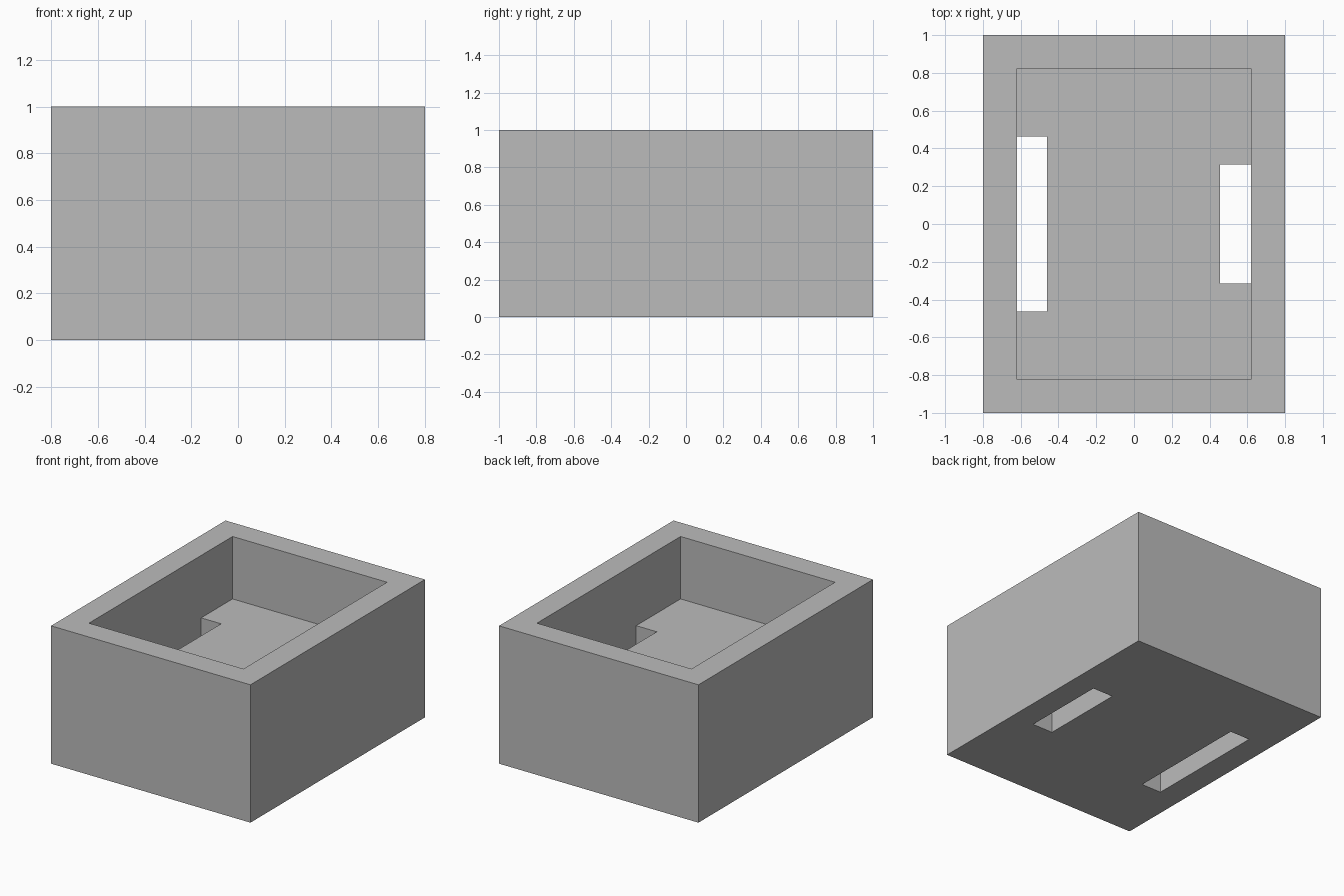
import bpy

cube = bpy.data.objects.get("Cube")
if cube:
    bpy.data.objects.remove(cube, do_unlink=True)

grey = bpy.data.materials.new("plain grey")
grey.use_nodes = True
grey.diffuse_color = (0.5, 0.5, 0.5, 1)
grey.node_tree.nodes["Principled BSDF"].inputs["Base Color"].default_value = (0.5, 0.5, 0.5, 1)


def box(name, low, high):
    """Axis-aligned block between two corners."""
    centre = [(a + b) / 2 for a, b in zip(low, high)]
    bpy.ops.mesh.primitive_cube_add(size=1, location=centre)
    obj = bpy.context.object
    obj.name = name
    obj.scale = [b - a for a, b in zip(low, high)]
    bpy.ops.object.transform_apply(location=True, rotation=False, scale=True)
    obj.data.materials.append(grey)
    return obj


def cut(target, cutter):
    """Subtract a block and remove the cutter."""
    cutter.hide_render = True
    mod = target.modifiers.new("cut", 'BOOLEAN')
    mod.operation = 'DIFFERENCE'
    mod.solver = 'EXACT'
    mod.object = cutter
    bpy.context.view_layer.objects.active = target
    bpy.ops.object.modifier_apply(modifier=mod.name)
    bpy.data.objects.remove(cutter, do_unlink=True)


# Solid outer block
wall_x, wall_y, floor_z = 0.62, 0.823, 0.547
tray = box("thick_floored_box", (-0.8, -1, 0), (0.8, 1, 1))

# Open recess in the top
cut(tray, box("recess_cutter", (-wall_x, -wall_y, floor_z), (wall_x, wall_y, 1.2)))

# Slots through the floor, flush with the side walls
cut(tray, box("long_slot_cutter", (-wall_x, -0.463, -0.2), (-0.46, 0.463, 0.7)))
cut(tray, box("short_slot_cutter", (0.455, -0.315, -0.2), (wall_x, 0.315, 0.7)))
